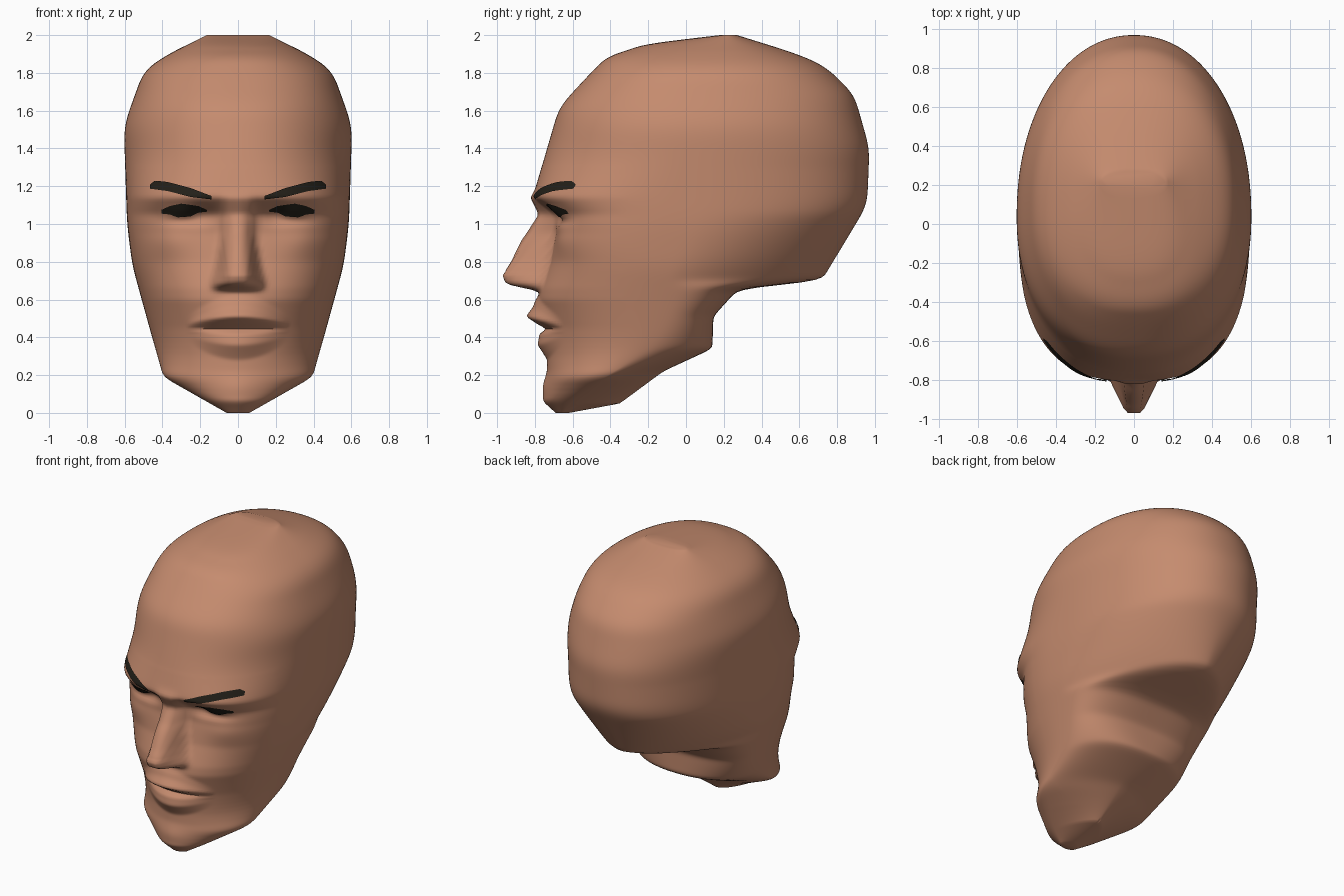
import bpy, bmesh, math

if "Cube" in bpy.data.objects:
    bpy.data.objects.remove(bpy.data.objects["Cube"])

# Head described by short curves over height: (z, value)
FRONT = [(0, -.69), (.06, -.755), (.22, -.735), (.30, -.735), (.45, -.748), (.60, -.785), (.66, -.775),
         (.8, -.72), (.95, -.69), (1.05, -.70), (1.14, -.81), (1.18, -.80), (1.62, -.672), (1.8, -.505),
         (1.935, -.37), (2, .18)]
BACK = [(0, -.62), (.05, -.35), (.22, -.12), (.34, .14), (.51, .145), (.67, .29), (.685, .71), (1.1, .96),
        (1.4, .972), (1.69, .89), (1.865, .705), (2, .27)]
WIDTH = [(0, .06), (.19, .395), (.4, .455), (.78, .56), (1.0, .588), (1.52, .605), (1.84, .49), (2, .165)]
CENTRE = [(0, -.655), (.1, -.58), (.2, -.40), (.34, -.2), (.67, -.1), (1.0, 0), (1.6, .05), (1.9, .12), (2, .22)]
FRONT_POWER = [(0, 1.8), (.3, 1.95), (.5, 2.1), (.75, 2.4), (.92, 2.9), (1.05, 2.9), (1.15, 2.65),
               (1.35, 2.15), (1.6, 2.2), (2, 2.4)]
BACK_POWER = [(0, 1.5), (.2, 1.6), (.36, 2.4), (.5, 3), (.67, 3), (.685, 1.55), (1.05, 2.15), (1.3, 2.1), (2, 2.2)]
NOSE = [(.645, 0), (.68, .185), (.73, .225), (.93, .17), (1.07, .065), (1.16, 0)]
NOSE_WIDTH = [(.64, .16), (.70, .155), (.8, .13), (.95, .10), (1.16, .11)]
LIPS = [(.28, 0), (.36, .045), (.42, .03), (.445, -.012), (.46, .02), (.51, .085), (.56, .035), (.62, 0)]


def lerp(keys, z):
    if z <= keys[0][0]:
        return keys[0][1]
    for (a, va), (b, vb) in zip(keys, keys[1:]):
        if z <= b:
            return va + (vb - va) * (z - a) / (b - a)
    return keys[-1][1]


def soft(keys, z, r):
    """Curve value with the corners rounded over a radius."""
    r = min(r, z, 2 - z)
    weights = [1, 2, 3, 4, 5, 4, 3, 2, 1]
    return sum(lerp(keys, z + r * (k - 4) / 4) * w for k, w in enumerate(weights)) / 25


def front(z):
    return soft(FRONT, z, .02 if z < 1.25 else .02 + min(.06, (z - 1.25) * .4))


def back(z):
    return lerp(BACK, z) if z < .7 else soft(BACK, z, min(.08, z - .69))


def width(z):
    return soft(WIDTH, z, .02 + min(.08, z * .08))


def bump(x, z, cx, cz, sx, sz):
    return math.exp(-((abs(x) - cx) / sx) ** 2 - ((z - cz) / sz) ** 2)


def relief(x, z):
    """Forward relief of the nose, lips, eyes, cheeks and chin."""
    h = soft(NOSE_WIDTH, z, .05)
    s = min(1, max(0, (h - abs(x)) / (h - .03)))
    out = soft(NOSE, z, .015 if z < .74 else .05) * s * s * (3 - 2 * s)
    # lips taper towards the mouth corners, the lower lip is narrower
    t = max(0, 1 - (x / .27) ** 2)
    lip = soft(LIPS, max(0, .44 + (z - .44) / (.35 + .65 * t)), .012)
    out += lip * (t if z > .43 else t * t)
    out += .018 * bump(x, z, .11, .69, .03, .035)
    out -= .03 * bump(x, z, .20, 1.05, .07, .05)
    out += .015 * bump(x, z, .29, 1.065, .08, .03)
    out -= .015 * bump(x, z, .29, 1.015, .10, .02)
    out += .02 * bump(x, z, .36, .92, .12, .09)
    out += .012 * bump(x, z, 0, .14, .12, .06)
    return out


def face_y(x, z):
    """Depth of the face surface at x, z."""
    w, c, p = width(z), soft(CENTRE, z, .12), soft(FRONT_POWER, z, .12)
    u = min(1, abs(x) / w)
    return c - (c - front(z)) * (1 - u ** p) ** (1 / p) - relief(x, z)


def finish(bm, name, mat):
    me = bpy.data.meshes.new(name)
    bm.to_mesh(me)
    bm.free()
    ob = bpy.data.objects.new(name, me)
    bpy.context.collection.objects.link(ob)
    me.materials.append(mat)
    bpy.ops.object.select_all(action='DESELECT')
    ob.select_set(True)
    bpy.context.view_layer.objects.active = ob
    bpy.ops.object.shade_smooth_by_angle(angle=math.radians(75))
    return ob


def material(name, rgb):
    m = bpy.data.materials.new(name)
    m.diffuse_color = (*rgb, 1)
    m.use_nodes = True
    m.node_tree.nodes["Principled BSDF"].inputs["Base Color"].default_value = m.diffuse_color
    return m


skin = material("skin brown", (.56, .26, .158))
dark = material("brow black", (.018, .015, .010))

# Head: stacked rings, front half carries the face relief
SEG, ROWS = 200, 200
bm = bmesh.new()
rings = []
for i in range(ROWS + 1):
    s = i / ROWS
    z = min(2, max(0, 2 * (s - .07 * math.sin(2 * math.pi * s))))
    w, c = width(z), soft(CENTRE, z, .12)
    pf, pb, b = soft(FRONT_POWER, z, .12), lerp(BACK_POWER, z), back(z)
    ring = []
    for j in range(SEG):
        t = 2 * math.pi * j / SEG
        sx, sy = math.sin(t), -math.cos(t)
        x = math.copysign(w * abs(sx) ** (2 / (pf if sy < 0 else pb)), sx)
        y = face_y(x, z) if sy < 0 else c + (b - c) * abs(sy) ** (2 / pb)
        ring.append(bm.verts.new((x, y, z)))
    rings.append(ring)
for a, b in zip(rings, rings[1:]):
    for j in range(SEG):
        k = (j + 1) % SEG
        bm.faces.new((a[j], a[k], b[k], b[j]))
bm.faces.new(rings[0][::-1])
bm.faces.new(rings[-1])
bmesh.ops.recalc_face_normals(bm, faces=bm.faces)

# Ease the ridges of skull and jaw, leaving the facial features crisp
calm = [v for v in bm.verts if .002 < v.co.z < 1.998 and (v.co.y > -.35 or v.co.z > 1.3)]
for _ in range(8):
    bmesh.ops.smooth_vert(bm, verts=calm, factor=.5, use_axis_x=True, use_axis_y=True, use_axis_z=True)
finish(bm, "head", skin)


# Thin painted plates that follow the face
def plate(name, top, bottom, side):
    bm = bmesh.new()
    n, m = 28, 5
    x0, x1 = top[0][0], top[-1][0]
    cols = []
    for i in range(n + 1):
        x = x0 + (x1 - x0) * i / n
        hi, lo = lerp(top, x), lerp(bottom, x)
        col = []
        for k in range(m + 1):
            z = lo + (hi - lo) * k / m
            col.append(bm.verts.new((side * x, face_y(x, z) - .008, z)))
        cols.append(col)
    for a, b in zip(cols, cols[1:]):
        for k in range(m):
            f = (a[k], b[k], b[k + 1], a[k + 1])
            bm.faces.new(f if side > 0 else f[::-1])
    finish(bm, name, dark)


BROW_TOP = [(.14, 1.148), (.25, 1.19), (.37, 1.222), (.44, 1.23), (.465, 1.21)]
BROW_LOW = [(.14, 1.13), (.25, 1.143), (.37, 1.174), (.465, 1.187)]
EYE_TOP = [(.165, 1.075), (.21, 1.095), (.30, 1.108), (.36, 1.095), (.405, 1.075)]
EYE_LOW = [(.165, 1.065), (.21, 1.06), (.25, 1.04), (.32, 1.035), (.36, 1.05), (.405, 1.055)]
for side, label in ((1, "left"), (-1, "right")):
    plate(label + "_eyebrow", BROW_TOP, BROW_LOW, side)
    plate(label + "_eye", EYE_TOP, EYE_LOW, side)
